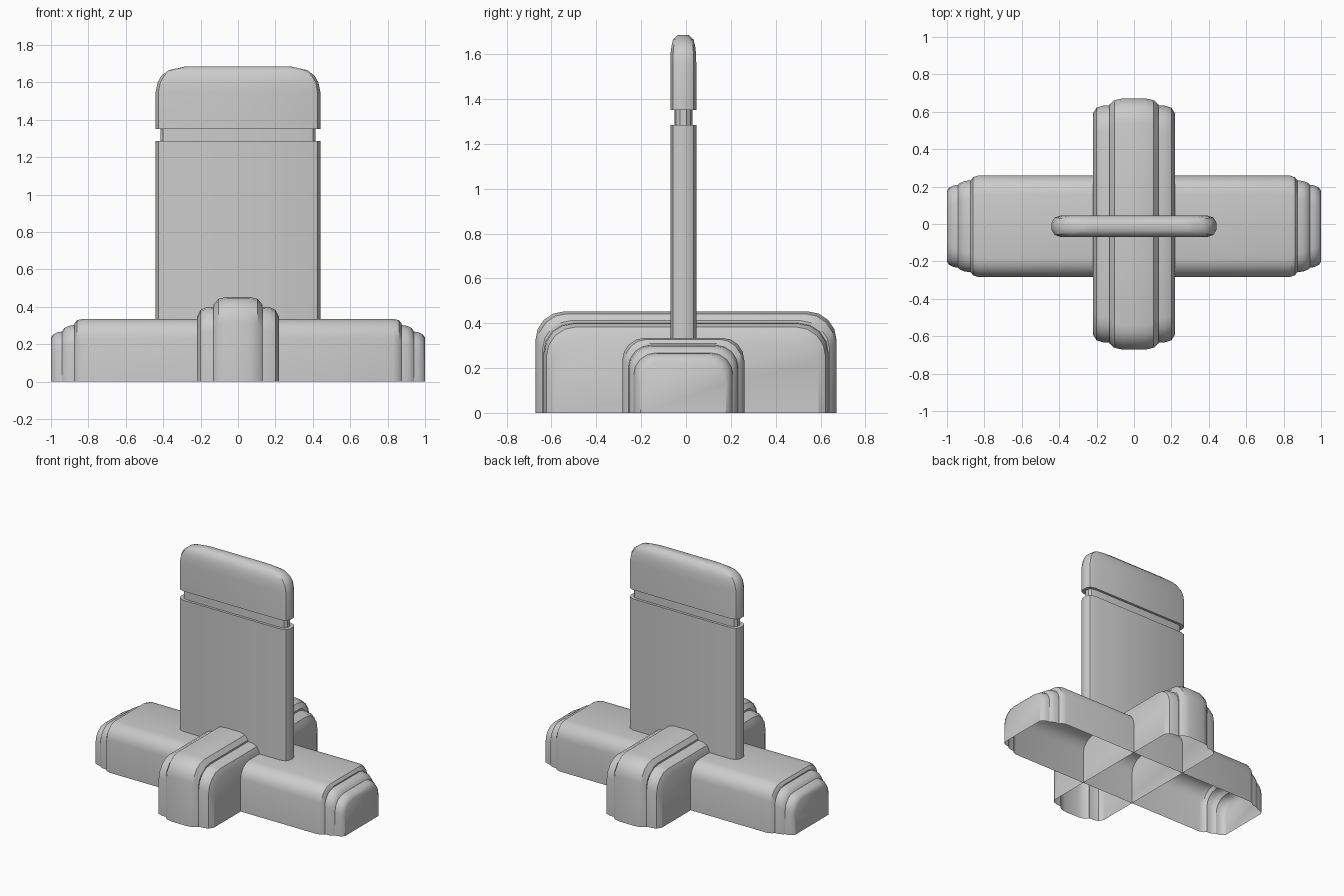
import bpy, bmesh
from math import sin, cos, pi, radians
from mathutils import Vector

cube = bpy.data.objects.get("Cube")
if cube:
    bpy.data.objects.remove(cube)

grey = bpy.data.materials.new("plain_grey")
grey.use_nodes = True
grey.diffuse_color = (0.6, 0.6, 0.6, 1)
grey.node_tree.nodes["Principled BSDF"].inputs["Base Color"].default_value = (0.6, 0.6, 0.6, 1)


def loft(name, rings, closed, cap_start, cap_end):
    """Skin a row of matching rings into one surface."""
    bm = bmesh.new()
    rows = [[bm.verts.new(p) for p in ring] for ring in rings]
    n = len(rows[0])
    for a, b in zip(rows, rows[1:]):
        for i in range(n if closed else n - 1):
            j = (i + 1) % n
            bm.faces.new((a[i], a[j], b[j], b[i]))
    if cap_start:
        bm.faces.new(rows[0])
    if cap_end:
        bm.faces.new(rows[-1])
    bmesh.ops.recalc_face_normals(bm, faces=bm.faces)
    mesh = bpy.data.meshes.new(name)
    bm.to_mesh(mesh)
    bm.free()
    mesh.materials.append(grey)
    obj = bpy.data.objects.new(name, mesh)
    bpy.context.collection.objects.link(obj)
    bpy.ops.object.select_all(action='DESELECT')
    obj.select_set(True)
    bpy.context.view_layer.objects.active = obj
    bpy.ops.object.shade_smooth_by_angle(angle=radians(32))
    return obj


def arch(x, half_width, height, radius, y_mid):
    """Arch section with rounded shoulders, open at the floor."""
    steps = 4
    side = []
    for i in range(steps + 1):
        t = pi / 2 * i / steps
        side.append((half_width - radius + radius * cos(t),
                     height - radius + radius * sin(t)))
    half = [(half_width, 0)] + side
    pts = half + [(-y, z) for y, z in reversed(half)]
    return [Vector((x, y + y_mid, z)) for y, z in pts]


def stepped_bar(name, stations, radius, y_mid=0):
    """Hollow stepped bar, mirrored in x; stations run from centre to tip."""
    full = [(-x, w, h) for x, w, h in reversed(stations)] + stations
    loft(name, [arch(x, w, h, radius, y_mid) for x, w, h in full], False, True, True)


# Long base bar with two steps at each end
stepped_bar("long_base_bar", [
    (0.83, 0.272, 0.335), (0.86, 0.262, 0.328), (0.875, 0.245, 0.31),
    (0.875, 0.245, 0.302), (0.905, 0.242, 0.298), (0.93, 0.232, 0.285),
    (0.94, 0.222, 0.268), (0.965, 0.218, 0.264), (0.988, 0.207, 0.252),
    (1.0, 0.19, 0.235)], 0.1, -0.012)

# Taller cross bar with a raised centre rib
stepped_bar("cross_base_bar", [
    (0.06, 0.672, 0.453), (0.105, 0.662, 0.442), (0.13, 0.64, 0.412),
    (0.13, 0.635, 0.4), (0.17, 0.632, 0.398), (0.2, 0.622, 0.383),
    (0.22, 0.59, 0.345)], 0.13)


def slab_ring(z, hx, hy):
    """Flat slab outline with rounded narrow ends."""
    end = [(hx, hy * 0.35), (hx - 0.015, hy * 0.8), (hx - 0.05, hy)]
    right = [(x, -y) for x, y in reversed(end)] + end
    pts = right + [(-x, -y) for x, y in right]
    return [Vector((x, y - 0.012, z)) for x, y in pts]


# Upright panel, recessed neck and rounded cap
loft("upright_panel", [slab_ring(z, 0.44, 0.058) for z in (0.33, 1.285)], True, False, True)
loft("panel_neck", [slab_ring(z, 0.415, 0.04) for z in (1.28, 1.355)], True, False, False)
cap = [(1.35, 0.44, 0.058), (1.55, 0.44, 0.058), (1.6, 0.43, 0.057),
       (1.635, 0.41, 0.053), (1.665, 0.37, 0.046), (1.685, 0.28, 0.025)]
loft("panel_cap", [slab_ring(*s) for s in cap], True, True, True)
